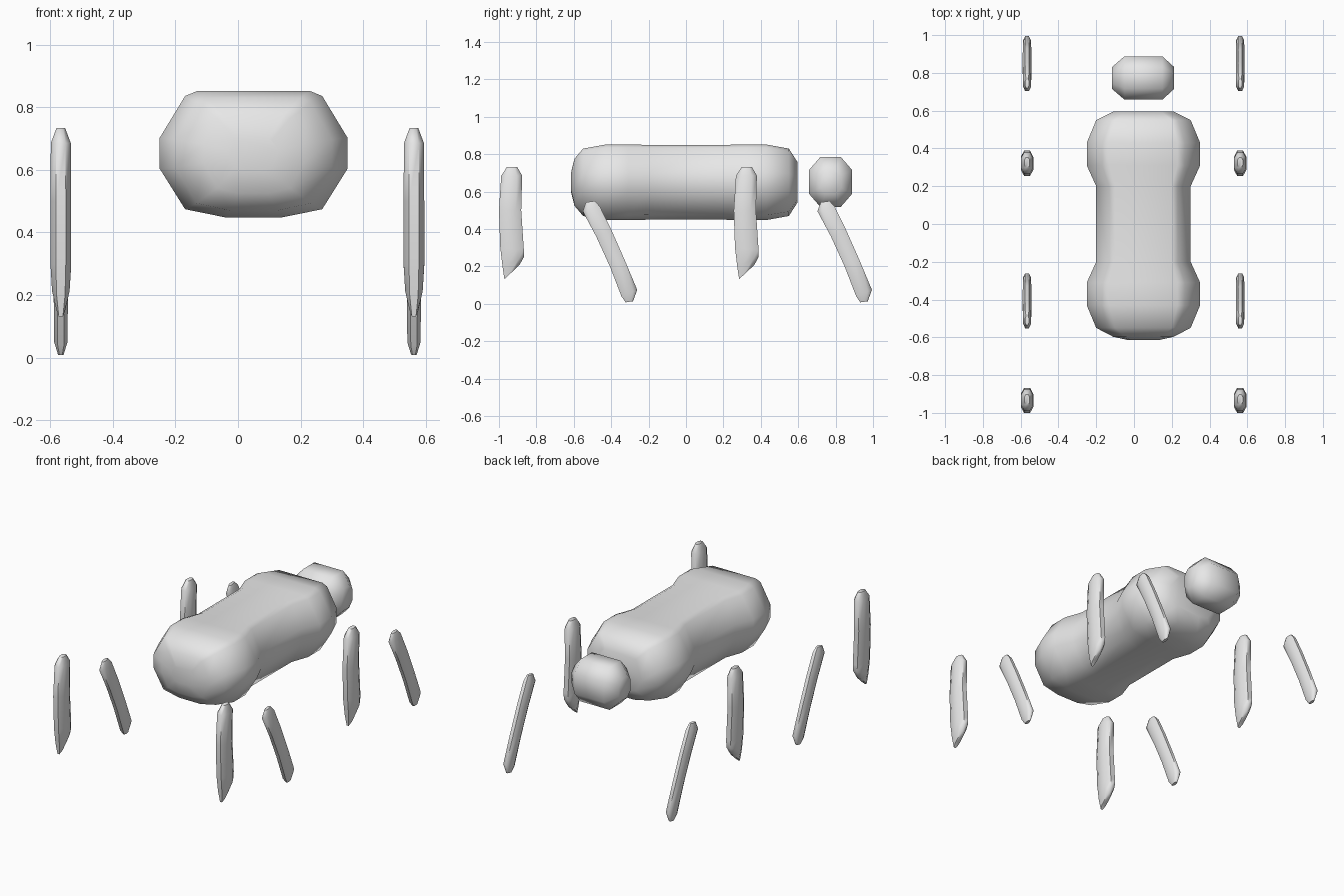
import bpy, bmesh, math
from mathutils import Vector

if "Cube" in bpy.data.objects:
    bpy.data.objects.remove(bpy.data.objects["Cube"])

grey = bpy.data.materials.new("light grey")
grey.diffuse_color = (0.8, 0.8, 0.8, 1)
grey.use_nodes = True
grey.node_tree.nodes["Principled BSDF"].inputs["Base Color"].default_value = grey.diffuse_color


def loft(name, rings):
    """Skin a list of equal-length closed rings and cap both ends."""
    bm = bmesh.new()
    rows = [[bm.verts.new(p) for p in ring] for ring in rings]
    n = len(rows[0])
    for a, b in zip(rows, rows[1:]):
        for i in range(n):
            j = (i + 1) % n
            bm.faces.new((a[i], a[j], b[j], b[i]))
    bm.faces.new(rows[0])
    bm.faces.new(rows[-1])
    bmesh.ops.recalc_face_normals(bm, faces=bm.faces)
    mesh = bpy.data.meshes.new(name)
    bm.to_mesh(mesh)
    bm.free()
    mesh.materials.append(grey)
    ob = bpy.data.objects.new(name, mesh)
    bpy.context.collection.objects.link(ob)
    bpy.ops.object.select_all(action='DESELECT')
    ob.select_set(True)
    bpy.context.view_layer.objects.active = ob
    bpy.ops.object.shade_smooth_by_angle(angle=math.radians(60))
    return ob


# Body: faceted barrel with a narrower waist
half = [(0.3, -1), (0.73, -0.87), (1, -0.23), (1, 0.26), (0.73, 0.92), (0.6, 1)]
profile = half + [(-x, z) for x, z in reversed(half)]
stations = [(-0.615, 0.08, 0.05), (-0.597, 0.16, 0.125), (-0.55, 0.25, 0.18),
            (-0.43, 0.30, 0.202), (-0.31, 0.30, 0.202), (-0.20, 0.25, 0.20),
            (0.20, 0.25, 0.20), (0.31, 0.30, 0.202), (0.43, 0.30, 0.202),
            (0.55, 0.25, 0.18), (0.595, 0.16, 0.11)]
loft("body", [[(0.05 + x * w, y, 0.65 + z * h) for x, z in profile]
              for y, w, h in stations])

# Head: rounded block with an octagonal side profile
octagon = [(1, -0.48), (1, 0.48), (0.48, 1), (-0.48, 1),
           (-1, 0.48), (-1, -0.48), (-0.48, -1), (0.48, -1)]
loft("head", [[(x, 0.773 + a * s * 0.115, 0.652 + b * s * 0.133) for a, b in octagon]
              for x, s in ((-0.117, 0.5), (-0.05, 1), (0.15, 1), (0.213, 0.5))])

# Leg segments: each station is back edge (y, z), front edge (y, z), half thickness
upper = [(0.298, 0.733, 0.352, 0.733, 0.014), (0.267, 0.685, 0.379, 0.685, 0.032),
         (0.255, 0.50, 0.374, 0.50, 0.033), (0.262, 0.30, 0.388, 0.29, 0.033),
         (0.274, 0.20, 0.388, 0.25, 0.028), (0.284, 0.132, 0.365, 0.208, 0.014)]
lower = [(0.72, 0.543, 0.768, 0.55, 0.010), (0.703, 0.495, 0.795, 0.52, 0.021),
         (0.775, 0.36, 0.856, 0.395, 0.023), (0.848, 0.20, 0.927, 0.235, 0.023),
         (0.91, 0.04, 0.994, 0.075, 0.021), (0.932, 0.008, 0.972, 0.014, 0.009)]


def leg_segment(name, stations, x, shift):
    rings = []
    for y0, z0, y1, z1, t in stations:
        a = Vector((x, y0 + shift, z0))
        b = Vector((x, y1 + shift, z1))
        mid, arm = (a + b) / 2, (b - a) / 2
        rings.append([mid + arm * u + Vector((v * t, 0, 0)) for u, v in octagon])
    loft(name, rings)


for side, x in (("left", -0.566), ("right", 0.562)):
    for place, shift in (("rear", 0), ("front", -1.255)):
        leg_segment(f"{place}_{side}_upper_leg", upper, x, shift)
        leg_segment(f"{place}_{side}_lower_leg", lower, x, shift)
